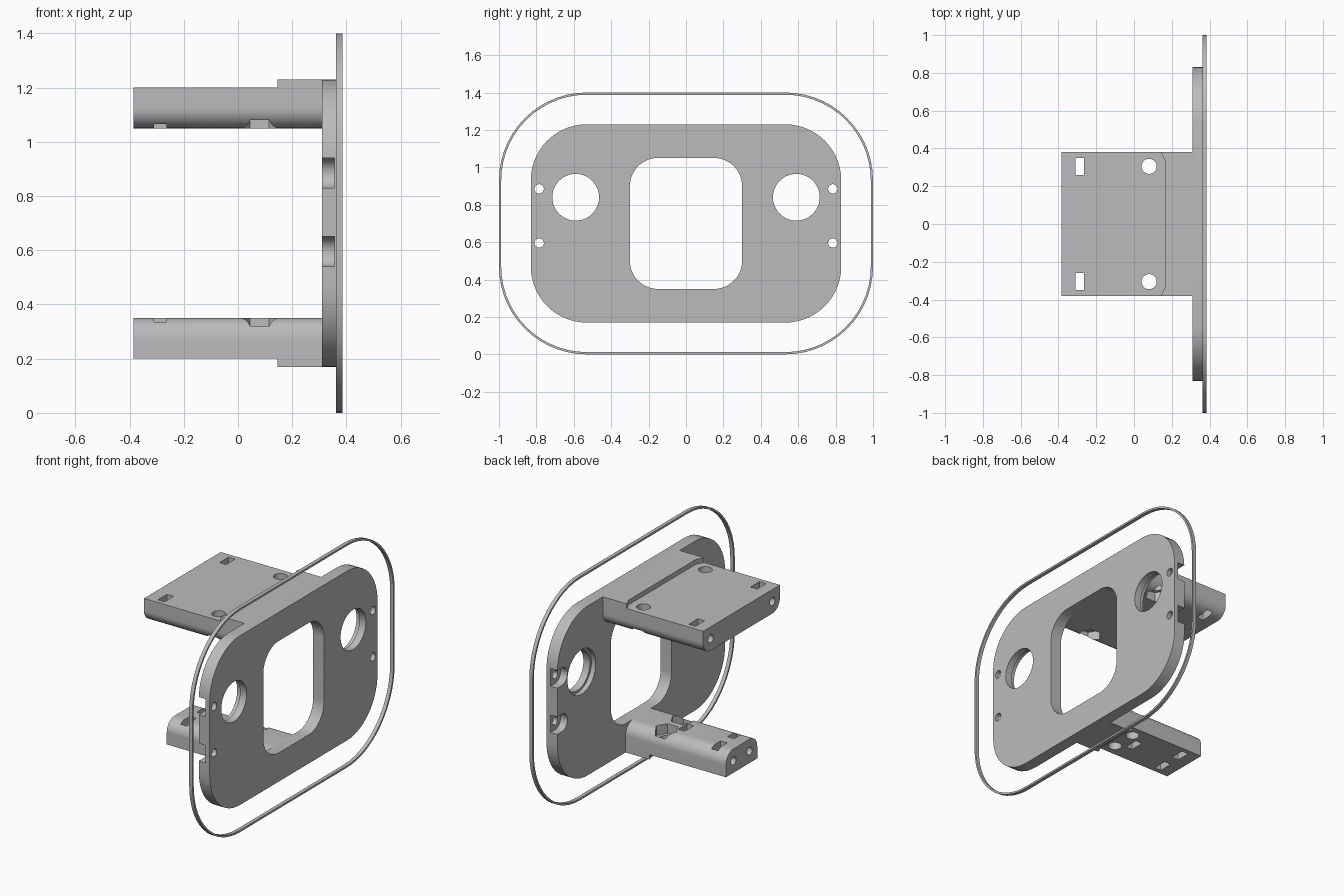
import bpy, bmesh
from math import cos, sin, pi, radians

cube = bpy.data.objects.get("Cube")
if cube:
    bpy.data.objects.remove(cube, do_unlink=True)

GREY = (0.5, 0.5, 0.5, 1)
grey = bpy.data.materials.new("plain_grey")
grey.use_nodes = True
grey.diffuse_color = GREY
grey.node_tree.nodes["Principled BSDF"].inputs["Base Color"].default_value = GREY

MID = 0.70            # height of the symmetry plane
BACK, FACE = 0.31, 0.385   # plate thickness along x


def circle(u, v, r, sides=40):
    return [(u + r * cos(2 * pi * i / sides), v + r * sin(2 * pi * i / sides))
            for i in range(sides)]


def rounded(u, v, hw, hh, low=0.0, high=0.0, steps=14):
    """Rectangle outline with separate radii for lower and upper corners."""
    pts = []
    for k, (su, sv) in enumerate([(1, 1), (-1, 1), (-1, -1), (1, -1)]):
        r = high if sv > 0 else low
        cu, cv = u + su * (hw - r), v + sv * (hh - r)
        for i in range(steps + 1 if r else 1):
            a = (k + i / steps) * pi / 2
            pts.append((cu + r * cos(a), cv + r * sin(a)))
    return pts


def prism(name, outline, axis, lo, hi):
    """Extrude an outline along x (outline in y, z) or z (outline in x, y)."""
    place = (lambda u, v, w: (w, u, v)) if axis == "x" else (lambda u, v, w: (u, v, w))
    bm = bmesh.new()
    ends = [[bm.verts.new(place(u, v, w)) for u, v in outline] for w in (lo, hi)]
    n = len(outline)
    for ring in ends:
        bm.faces.new(ring)
    for i in range(n):
        j = (i + 1) % n
        bm.faces.new((ends[0][i], ends[0][j], ends[1][j], ends[1][i]))
    bmesh.ops.recalc_face_normals(bm, faces=bm.faces)
    mesh = bpy.data.meshes.new(name)
    bm.to_mesh(mesh)
    bm.free()
    mesh.materials.append(grey)
    ob = bpy.data.objects.new(name, mesh)
    bpy.context.collection.objects.link(ob)
    return ob


def select(ob):
    bpy.ops.object.select_all(action="DESELECT")
    ob.select_set(True)
    bpy.context.view_layer.objects.active = ob


def cut(ob, outline, axis, lo, hi):
    tool = prism("cutter", outline, axis, lo, hi)
    tool.hide_render = True
    mod = ob.modifiers.new("cut", "BOOLEAN")
    mod.operation, mod.solver, mod.object = "DIFFERENCE", "EXACT", tool
    select(ob)
    bpy.ops.object.modifier_apply(modifier=mod.name)
    bpy.data.objects.remove(tool, do_unlink=True)


def finish(ob):
    select(ob)
    bpy.ops.object.shade_smooth_by_angle(angle=radians(30))


# Thin outer ring
ring = prism("outer_ring", rounded(0, MID, 1.0, 0.70, 0.47, 0.47), "x", 0.362, FACE)
cut(ring, rounded(0, MID, 0.988, 0.688, 0.458, 0.458), "x", 0.2, 0.5)
finish(ring)

# Face plate with central window
plate = prism("face_plate", rounded(0, MID, 0.83, 0.53, 0.30, 0.30), "x", BACK, FACE)
cut(plate, rounded(0, MID, 0.30, 0.35, 0.15, 0.15), "x", 0.2, 0.5)
for side in (-1, 1):
    # Large stepped side holes
    cut(plate, circle(side * 0.59, 0.84, 0.125), "x", 0.2, 0.5)
    cut(plate, circle(side * 0.59, 0.84, 0.14), "x", 0.2, 0.34)
    # Small screw holes with pockets open to the plate edge
    for z in (0.595, 0.885):
        cut(plate, circle(side * 0.785, z, 0.025, 24), "x", 0.2, 0.5)
        pocket = [(side * 0.9, z - 0.055)]
        pocket += [(side * (0.785 - 0.055 * cos(a)), z + 0.055 * sin(a))
                   for a in [pi * (i / 16 - 0.5) for i in range(17)]]
        pocket += [(side * 0.9, z + 0.055)]
        cut(plate, pocket, "x", 0.2, 0.357)
finish(plate)


def build_arm(label, half, up):
    """Arm behind the plate, rounded on its inner edges; up is +1 or -1."""
    def span(a, b):
        return sorted((MID + up * a, MID + up * b))

    radii = (0.075, 0) if up > 0 else (0, 0.075)
    arm = prism(label + "_arm", rounded(0, MID + up * 0.425, half, 0.075, *radii),
                "x", -0.385, BACK)
    inset = half - 0.075
    for y in (-inset, inset):
        # Nut slot and the end screw hole leading to it
        cut(arm, rounded(-0.287, y, 0.023, 0.045), "z", *span(0.2, 0.6))
        cut(arm, circle(y, MID + up * 0.425, 0.025, 24), "x", -0.5, -0.2)
        # Vertical bolt hole with hexagonal nut pocket
        cut(arm, circle(0.08, y, 0.04, 32), "z", *span(0.2, 0.6))
        cut(arm, circle(0.08, y, 0.07, 6), "z", *span(0.2, 0.41))
    if up < 0:
        # Extra middle slot
        cut(arm, rounded(0.0, 0, 0.023, 0.045), "z", *span(0.2, 0.6))
    finish(arm)

    # Raised step on the outer side, next to the plate
    edge = [(0.145, half), (0.148, half - 0.015), (0.165, half - 0.045)]
    outline = [(BACK, half)] + edge
    outline += [(x, -y) for x, y in reversed(edge)] + [(BACK, -half)]
    finish(prism(label + "_step", outline, "z", *span(0.5, 0.53)))


build_arm("upper", 0.38, 1)
build_arm("lower", 0.155, -1)
